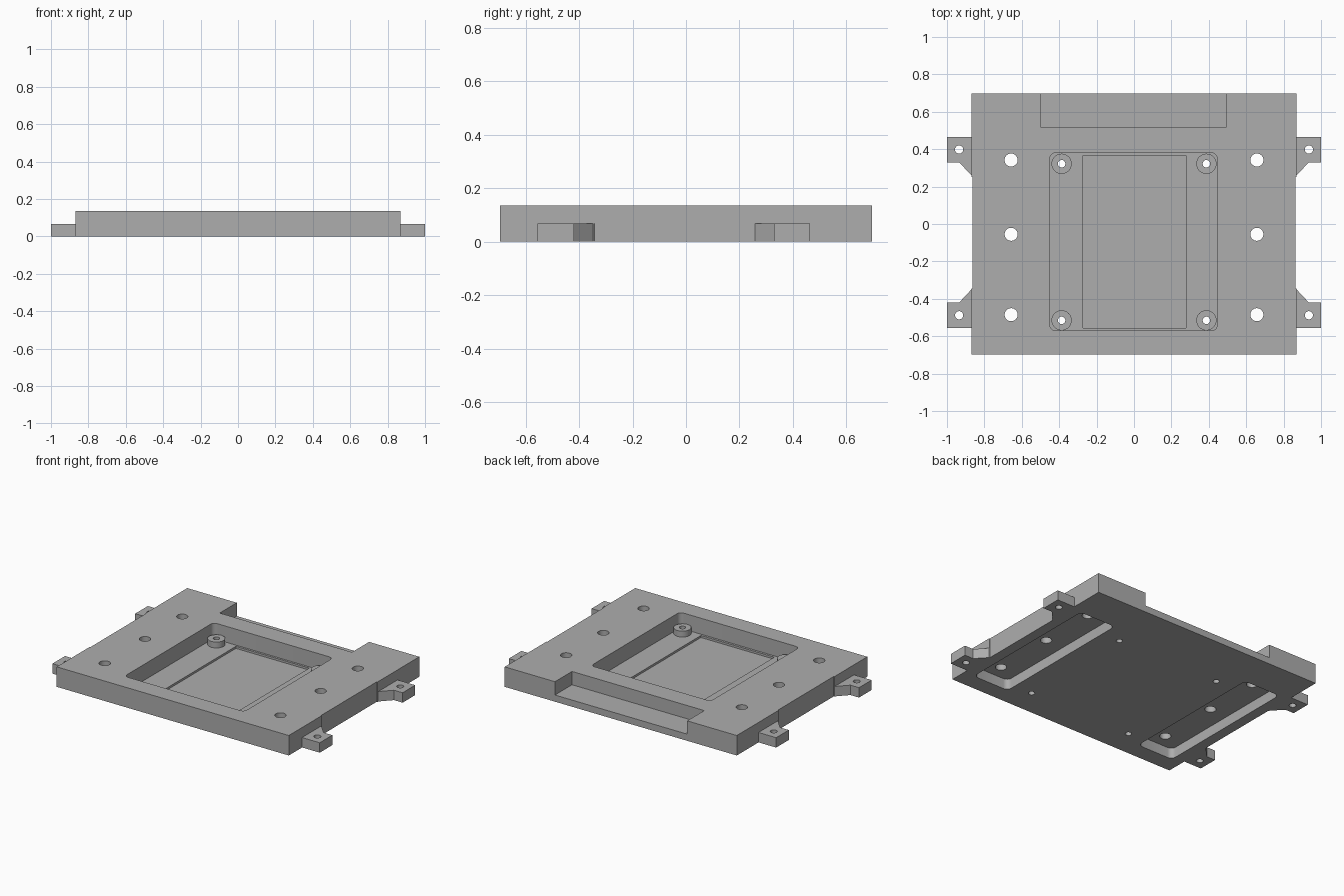
import bpy, bmesh
from math import cos, sin, pi, radians

cube = bpy.data.objects.get("Cube")
if cube:
    bpy.data.objects.remove(cube, do_unlink=True)

grey = bpy.data.materials.new("plain_grey")
grey.use_nodes = True
grey.diffuse_color = (0.42, 0.42, 0.42, 1)
grey.node_tree.nodes["Principled BSDF"].inputs["Base Color"].default_value = grey.diffuse_color


def prism(name, outline, z0, z1):
    """Extrude a flat outline from z0 up to z1."""
    bm = bmesh.new()
    face = bm.faces.new([bm.verts.new((x, y, z0)) for x, y in outline])
    top = bmesh.ops.extrude_face_region(bm, geom=[face])["geom"]
    bmesh.ops.translate(bm, vec=(0, 0, z1 - z0),
                        verts=[v for v in top if isinstance(v, bmesh.types.BMVert)])
    bmesh.ops.recalc_face_normals(bm, faces=bm.faces)
    mesh = bpy.data.meshes.new(name)
    bm.to_mesh(mesh)
    bm.free()
    mesh.materials.append(grey)
    obj = bpy.data.objects.new(name, mesh)
    bpy.context.collection.objects.link(obj)
    return obj


def circle(x, y, r, n=32):
    return [(x + r * cos(2 * pi * i / n), y + r * sin(2 * pi * i / n)) for i in range(n)]


def rect(x0, x1, y0, y1, r=0.0):
    """Rectangle outline with optional rounded corners."""
    if not r:
        return [(x0, y0), (x1, y0), (x1, y1), (x0, y1)]
    pts = []
    centres = [(x1 - r, y1 - r), (x0 + r, y1 - r), (x0 + r, y0 + r), (x1 - r, y0 + r)]
    for k, (cx, cy) in enumerate(centres):
        for i in range(7):
            a = pi / 2 * (k + i / 6)
            pts.append((cx + r * cos(a), cy + r * sin(a)))
    return pts


def cut(obj, outline, z0, z1):
    """Subtract an extruded outline and discard the cutter."""
    cutter = prism("cutter", outline, z0, z1)
    cutter.hide_render = True
    mod = obj.modifiers.new("cut", "BOOLEAN")
    mod.operation, mod.solver, mod.object = "DIFFERENCE", "EXACT", cutter
    bpy.context.view_layer.objects.active = obj
    bpy.ops.object.modifier_apply(modifier=mod.name)
    bpy.data.objects.remove(cutter, do_unlink=True)


def smooth(obj):
    bpy.ops.object.select_all(action="DESELECT")
    obj.select_set(True)
    bpy.context.view_layer.objects.active = obj
    bpy.ops.object.shade_smooth_by_angle(angle=radians(30))


HEIGHT, TAB, FLOOR = 0.135, 0.067, 0.027
W, D, WAIST = 0.868, 0.697, 0.863
posts = [(x, y) for x in (-0.387, 0.387) for y in (-0.515, 0.322)]

# Base plate, with slightly slimmer sides between the tabs
half = [(W, -D), (W, -0.345), (WAIST, -0.345), (WAIST, 0.25), (W, 0.25), (W, D)]
plate = prism("base_plate", half + [(-x, y) for x, y in reversed(half)], 0, HEIGHT)

# Central pocket, shallow inner recess and rear notch
cut(plate, rect(-0.45, 0.445, -0.57, 0.38, 0.03), FLOOR, 0.3)
cut(plate, rect(-0.272, 0.277, -0.555, 0.366), 0.013, 0.1)
cut(plate, rect(-0.497, 0.492, 0.515, 0.8), 0.045, 0.3)

# Underside slots and their bolt holes
for side in (-1, 1):
    x = side * 0.657
    cut(plate, rect(x - 0.135, x + 0.135, -0.582, 0.437, 0.035), -0.1, 0.07)
    for y in (-0.485, -0.055, 0.342):
        cut(plate, circle(x, y, 0.035), -0.1, 0.3)

# Screw posts in the pocket corners
for x, y in posts:
    cut(plate, circle(x, y, 0.02, 24), -0.1, 0.3)
    post = prism("screw_post", circle(x, y, 0.054), FLOOR - 0.002, TAB)
    cut(post, circle(x, y, 0.02, 24), -0.1, 0.3)
    smooth(post)
smooth(plate)

# Mounting tabs with a diagonal brace facing the middle
tab = [(0.86, 0.25), (0.935, 0.33), (1, 0.33), (1, 0.465), (0.86, 0.465)]
for sx, side in ((1, "left"), (-1, "right")):
    for back in (True, False):
        place = lambda p: (sx * p[0], p[1] if back else -0.09 - p[1])
        ear = prism(f"{'back' if back else 'front'}_{side}_tab", [place(p) for p in tab], 0, TAB)
        cut(ear, circle(*place((0.935, 0.398)), 0.022, 24), -0.1, 0.3)
        smooth(ear)
